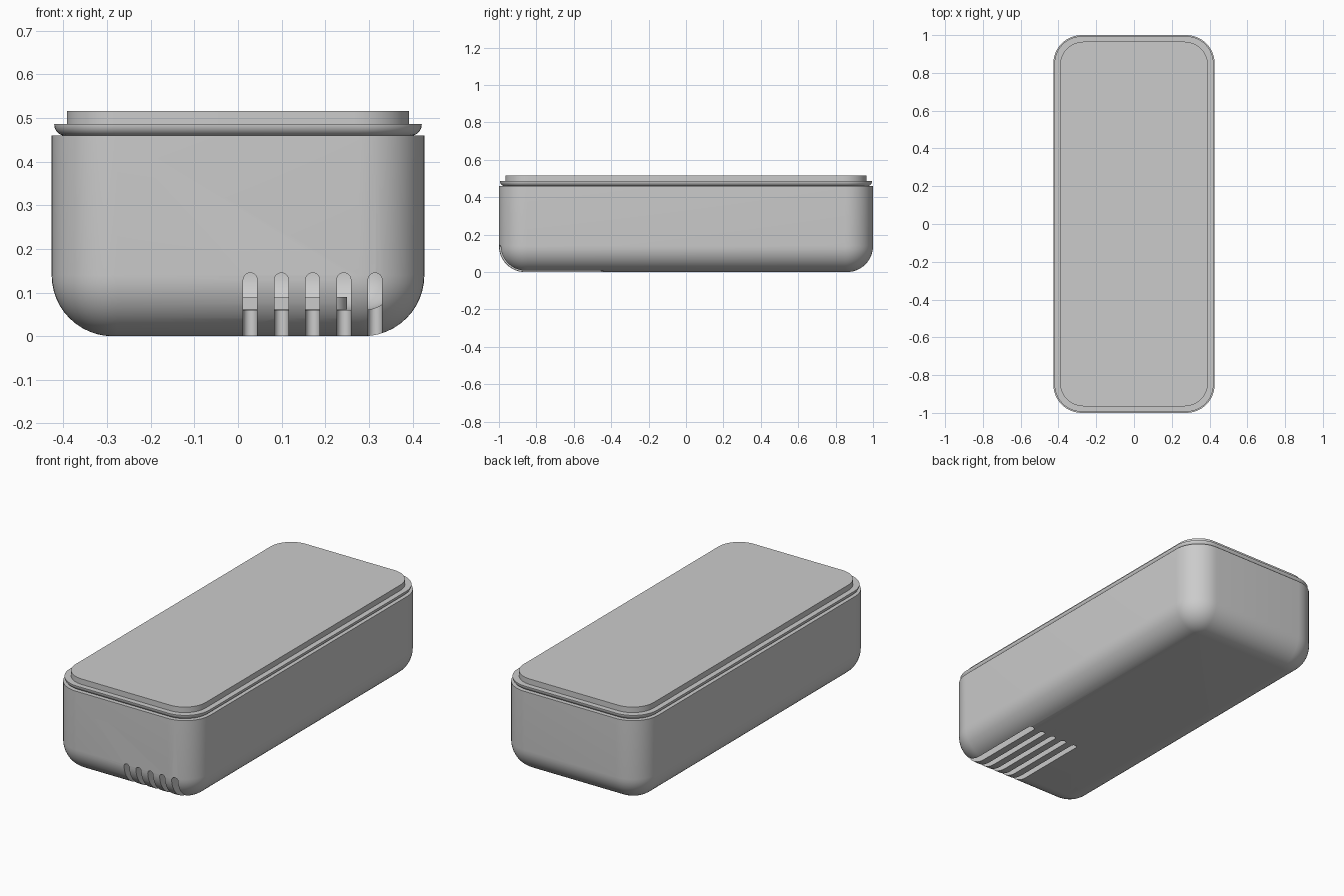
import bpy, bmesh
from math import sin, cos, pi

if "Cube" in bpy.data.objects:
    bpy.data.objects.remove(bpy.data.objects["Cube"])


def outline(hx, hy, r, n=12):
    """Rounded rectangle as a list of 2D points."""
    pts = []
    for k, (sx, sy) in enumerate([(1, 1), (-1, 1), (-1, -1), (1, -1)]):
        for i in range(n + 1):
            a = (k + i / n) * pi / 2
            pts.append((sx * (hx - r) + r * cos(a), sy * (hy - r) + r * sin(a)))
    return pts


def loft(bm, rings):
    """Skin stacked rings of 3D points and cap both ends."""
    loops = [[bm.verts.new(p) for p in ring] for ring in rings]
    for a, b in zip(loops, loops[1:]):
        for i in range(len(a)):
            j = (i + 1) % len(a)
            bm.faces.new((a[i], a[j], b[j], b[i]))
    bm.faces.new(loops[0][::-1])
    bm.faces.new(loops[-1])


def finish(name, bm):
    bmesh.ops.remove_doubles(bm, verts=bm.verts, dist=1e-5)
    bmesh.ops.recalc_face_normals(bm, faces=bm.faces)
    me = bpy.data.meshes.new(name)
    bm.to_mesh(me)
    bm.free()
    ob = bpy.data.objects.new(name, me)
    bpy.context.collection.objects.link(ob)
    return ob


def tray(name, hx, hy, r, z0, z1, fillet=0.0):
    """Rounded block whose bottom edge is filleted."""
    steps = 12 if fillet else 0
    prof = [(fillet * (1 - sin(i / steps * pi / 2)), z0 + fillet * (1 - cos(i / steps * pi / 2)))
            for i in range(steps + 1)] if steps else [(0, z0)]
    prof.append((0, z1))
    bm = bmesh.new()
    loft(bm, [[(x, y, z) for x, y in outline(hx - d, hy - d, r - d)] for d, z in prof])
    return finish(name, bm)


def select(ob):
    bpy.ops.object.select_all(action='DESELECT')
    ob.select_set(True)
    bpy.context.view_layer.objects.active = ob


def cut(ob, cutter):
    select(ob)
    m = ob.modifiers.new("cut", 'BOOLEAN')
    m.operation, m.solver, m.object = 'DIFFERENCE', 'EXACT', cutter
    bpy.ops.object.modifier_apply(modifier=m.name)
    bpy.data.objects.remove(cutter)


# Hollow case with a filleted underside
case = tray("case", 0.427, 1.0, 0.15, 0.0, 0.46, 0.14)
cut(case, tray("cavity", 0.367, 0.94, 0.09, 0.06, 0.6, 0.08))

# Five vent slots wrapping from the front wall onto the underside
slot_x = [0.028 + 0.0715 * i for i in range(5)]
w = 0.016
front, under = bmesh.new(), bmesh.new()
for x in slot_x:
    shape = outline(w, 0.1225, w * 0.999, 8)
    loft(front, [[(x + u, y, 0.0225 + v) for u, v in shape] for y in (-1.1, -0.86)])
    shape = outline(w, 0.33, w * 0.999, 8)
    loft(under, [[(x + u, -0.77 + v, z) for u, v in shape] for z in (-0.1, 0.075)])
cut(case, finish("front_slots", front))
cut(case, finish("under_slots", under))

# Board inside the case, glimpsed through the vents
board = tray("inner_board", 0.25, 0.8, 0.05, 0.061, 0.09)

# Lid: rounded flange and raised top plate
flange = tray("lid_flange", 0.421, 0.994, 0.145, 0.459, 0.486, 0.026)
plate = tray("lid_plate", 0.392, 0.965, 0.125, 0.48, 0.516)

for ob in (case, board, flange, plate):
    select(ob)
    bpy.ops.object.shade_smooth_by_angle(angle=pi / 6)
